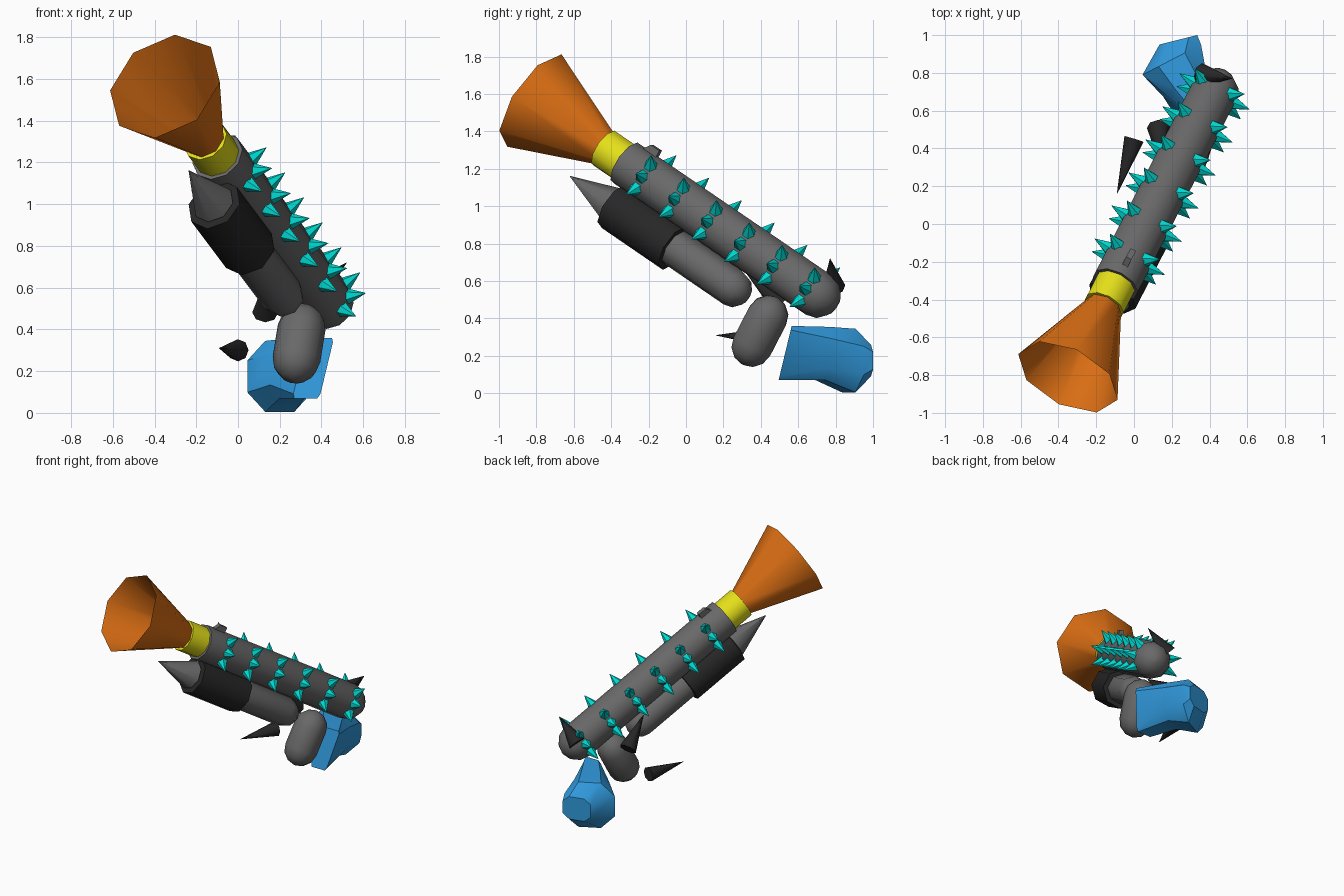
import bpy, bmesh, math
from mathutils import Vector as V

if "Cube" in bpy.data.objects:
    bpy.data.objects.remove(bpy.data.objects["Cube"])

D = V((0.39, 0.76, -0.52)).normalized()      # barrel direction, muzzle to rear
E1 = D.cross(V((0, 0, 1))).normalized()      # sideways, right
E2 = E1.cross(D)                             # up, square to the barrel
HORN = V((-0.35, -0.81, 1.565))              # centre of the horn mouth


def material(name, rgb):
    m = bpy.data.materials.new(name)
    m.diffuse_color = (*rgb, 1)
    m.use_nodes = True
    m.node_tree.nodes["Principled BSDF"].inputs["Base Color"].default_value = m.diffuse_color
    return m


GREY = material("grey", (0.14, 0.14, 0.14))
BLACK = material("black", (0.02, 0.02, 0.02))
ORANGE = material("orange", (0.72, 0.16, 0.007))
YELLOW = material("yellow", (0.78, 0.74, 0.01))
BLUE = material("blue", (0.03, 0.32, 0.72))
CYAN = material("cyan", (0.0, 0.68, 0.63))


def at_y(p, y):
    """Point with the given y on the line through p along D."""
    return p + D * ((y - p.y) / D.y)


def finish(name, bm, mat, angle=50):
    bmesh.ops.recalc_face_normals(bm, faces=bm.faces)
    me = bpy.data.meshes.new(name)
    bm.to_mesh(me)
    bm.free()
    me.materials.append(mat)
    ob = bpy.data.objects.new(name, me)
    bpy.context.collection.objects.link(ob)
    bpy.context.view_layer.objects.active = ob
    ob.select_set(True)
    bpy.ops.object.shade_smooth_by_angle(angle=math.radians(angle))
    ob.select_set(False)
    return ob


def loft(bm, rings, caps=True):
    rows = [[bm.verts.new(p) for p in r] for r in rings]
    n = len(rows[0])
    for a, b in zip(rows, rows[1:]):
        for i in range(n):
            j = (i + 1) % n
            bm.faces.new((a[i], a[j], b[j], b[i]))
    if caps:
        bm.faces.new(rows[0])
        bm.faces.new(rows[-1])


def turned(bm, start, axis, profile, n=8, ref=None, caps=True):
    """Rings of (distance, radius) along an axis."""
    axis = axis.normalized()
    u = ref or V((1, 0, 0.01))
    u = (u - axis * u.dot(axis)).normalized()
    w = axis.cross(u)
    rings = []
    for t, r in profile:
        rings.append([start + axis * t + r * (u * math.cos(k * math.tau / n) + w * math.sin(k * math.tau / n))
                      for k in range(n)])
    loft(bm, rings, caps)


def part(name, mat, start, end, profile, n=8, ref=None, caps=True, angle=50):
    bm = bmesh.new()
    turned(bm, start, end - start, profile, n, ref, caps)
    return finish(name, bm, mat, angle)


def dome(t, r, sign=1):
    """Profile of a rounded end centred at distance t."""
    pts = [(t + sign * r * math.sin(a), r * math.cos(a)) for a in (0, 0.52, 1.05, 1.5)]
    return pts if sign > 0 else pts[::-1]


# main barrel with rounded rear
front, back = at_y(HORN, -0.32), at_y(HORN, 0.70)
part("barrel", GREY, front, back, [(0, 0.13)] + dome((back - front).length, 0.13), 10, E2)

# muzzle collar and open horn
c0, c1 = at_y(HORN, -0.435), at_y(HORN, -0.30)
part("muzzle_collar", YELLOW, c0, c1, [(0, 0.112), ((c1 - c0).length, 0.112)], 10, E2)
neck = at_y(HORN, -0.41)
part("horn", ORANGE, HORN, neck, [(0, 0.29), ((neck - HORN).length, 0.085)], 8,
     V((-0.26, 0.12, -0.02)), caps=False)

# small sight on top of the barrel
sight = at_y(HORN, -0.25)
bm = bmesh.new()
loft(bm, [[sight + D * x + E1 * s * 0.016 + E2 * h for x, h in
           ((-0.05, 0.11), (0.05, 0.11), (0.05, 0.165), (-0.01, 0.165))] for s in (-1, 1)])
finish("sight", bm, GREY, 30)

# lower tube: pointed tip, black sleeve, rounded rear
TIP = V((-0.235, -0.62, 1.16))
part("tube_tip", GREY, TIP, TIP + D, [(0, 0.002), (0.30, 0.105)], 8, E2)
s0, s1 = at_y(TIP, -0.385), at_y(TIP, -0.06)
part("tube_sleeve", BLACK, s0, s1, [(0, 0.137), ((s1 - s0).length, 0.137)], 8, E2)
t0, t1 = at_y(TIP, -0.10), at_y(TIP, 0.25)
part("lower_tube", GREY, t0, t1, [(0, 0.105)] + dome((t1 - t0).length, 0.105), 8, E2)

# pill-shaped grip
g0, g1 = V((0.28, 0.355, 0.255)), V((0.305, 0.435, 0.41))
part("grip", GREY, g0, g1, dome(0, 0.115, -1) + dome((g1 - g0).length, 0.115), 10)

# shoulder stock: lofted sections, thin in front and wide behind
bm = bmesh.new()
sections = []
for cx, cy, ax, ay, lean, z0, z1, k in (
        (0.36, 0.53, 0.065, 0.0, 0.035, 0.07, 0.36, 0.85),
        (0.27, 0.73, 0.11, 0.05, 0.01, 0.07, 0.355, 0.55),
        (0.20, 0.87, 0.155, 0.08, 0.0, 0.005, 0.345, 0.45),
        (0.235, 0.975, 0.10, 0.025, 0.0, 0.09, 0.26, 0.55)):
    zc, h = (z0 + z1) / 2, (z1 - z0) / 2
    sections.append([(cx + ax * u + lean * v, cy + ay * u + lean * v, zc + h * v) for u, v in
                     ((1, -k), (1, k), (k, 1), (-k, 1), (-1, k), (-1, -k), (-k, -1), (k, -1))])
loft(bm, sections)
finish("shoulder_stock", bm, BLUE, 40)

# black claws
for name, base, tip, r in (
        ("trigger_claw", (0.0, 0.45, 0.30), (-0.09, 0.16, 0.31), 0.053),
        ("middle_claw", (0.13, 0.51, 0.48), (0.14, 0.31, 0.66), 0.062),
        ("rear_claw", (0.36, 0.79, 0.57), (0.52, 0.77, 0.72), 0.062)):
    base, tip = V(base), V(tip)
    part(name, BLACK, base, tip, [(0, r), ((tip - base).length, 0.001)], 8)

# six rings of spikes, three on either side of the barrel top
bm = bmesh.new()
for i in range(6):
    centre = at_y(HORN, -0.19 + 0.175 * i)
    for side in (-1, 1):
        for deg in (44, 80, 116):
            a = math.radians(90 + side * deg)
            out = E1 * math.cos(a) + E2 * math.sin(a)
            turned(bm, centre, out, [(0.11, 0.042), (0.212, 0.001)], 6, D)
finish("barrel_spikes", bm, CYAN, 50)
